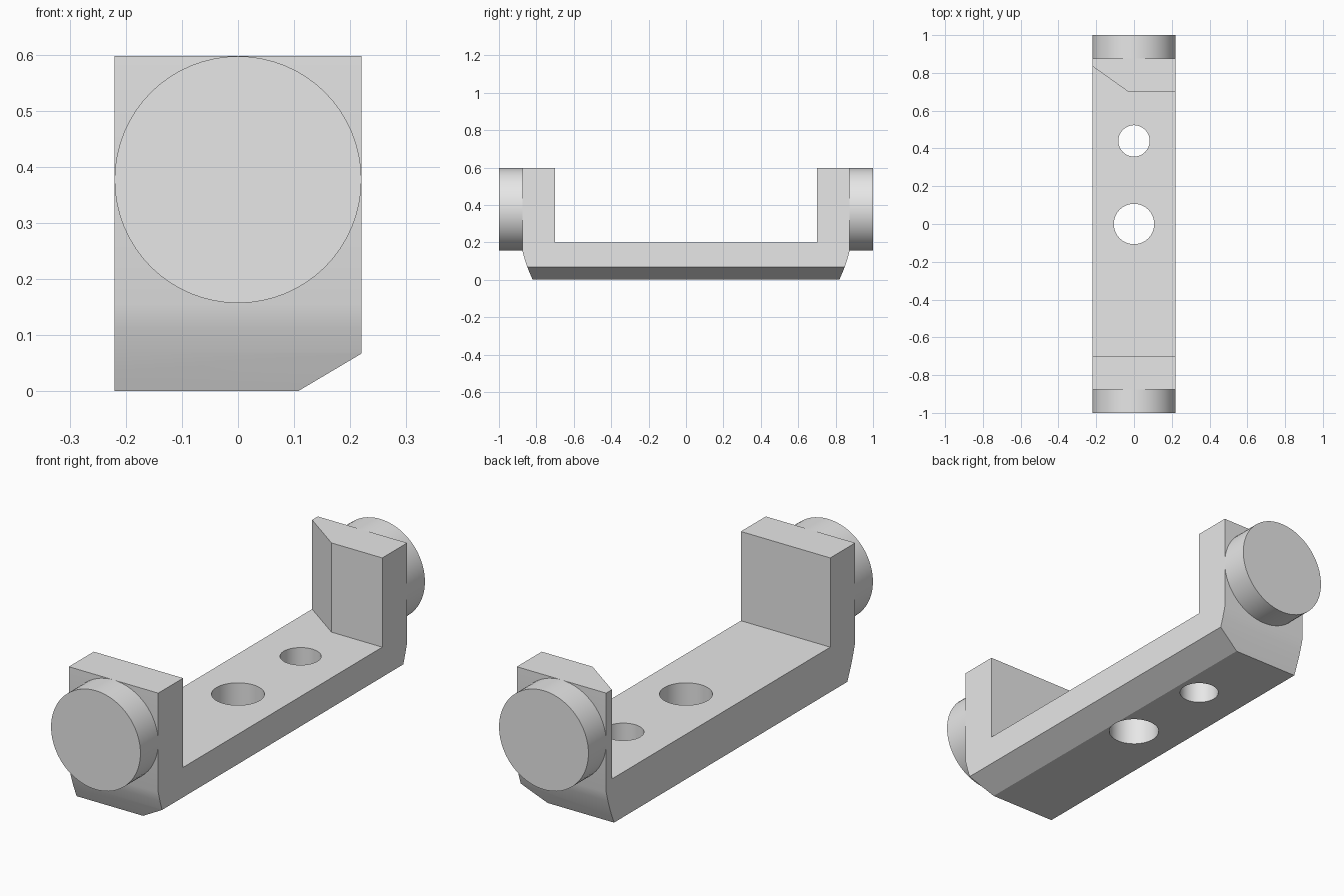
import bpy, bmesh, math
from mathutils import Vector

if "Cube" in bpy.data.objects:
    bpy.data.objects.remove(bpy.data.objects["Cube"], do_unlink=True)

HALF_W, TOP, FLOOR = 0.22, 0.597, 0.2
INNER, OUTER = 0.7, 0.875

grey = bpy.data.materials.new("light_grey")
grey.use_nodes = True
grey.diffuse_color = (0.8, 0.8, 0.8, 1)
grey.node_tree.nodes["Principled BSDF"].inputs["Base Color"].default_value = (0.8, 0.8, 0.8, 1)


def prism(name, points, axis, low, high):
    """Extrude a 2D outline along the given axis."""
    bm = bmesh.new()
    place = {"X": lambda a, b: (low, a, b),
             "Y": lambda a, b: (a, low, b),
             "Z": lambda a, b: (a, b, low)}[axis]
    face = bm.faces.new([bm.verts.new(place(a, b)) for a, b in points])
    new = bmesh.ops.extrude_face_region(bm, geom=[face])["geom"]
    move = Vector([(high - low) * (axis == k) for k in "XYZ"])
    bmesh.ops.translate(bm, vec=move, verts=[g for g in new if isinstance(g, bmesh.types.BMVert)])
    bmesh.ops.recalc_face_normals(bm, faces=bm.faces)
    mesh = bpy.data.meshes.new(name)
    bm.to_mesh(mesh)
    bm.free()
    mesh.materials.append(grey)
    obj = bpy.data.objects.new(name, mesh)
    bpy.context.collection.objects.link(obj)
    return obj


def circle(cx, cy, r, n=64):
    return [(cx + r * math.cos(math.tau * i / n), cy + r * math.sin(math.tau * i / n)) for i in range(n)]


def activate(obj):
    bpy.ops.object.select_all(action="DESELECT")
    obj.select_set(True)
    bpy.context.view_layer.objects.active = obj


def cut(obj, cutter):
    cutter.hide_render = True
    mod = obj.modifiers.new("cut", "BOOLEAN")
    mod.operation, mod.solver, mod.object = "DIFFERENCE", "EXACT", cutter
    activate(obj)
    bpy.ops.object.modifier_apply(modifier=mod.name)
    bpy.data.objects.remove(cutter, do_unlink=True)


def smooth(obj):
    activate(obj)
    bpy.ops.object.shade_smooth_by_angle(angle=math.radians(25))


# U-shaped bracket with gently curved lower ends
half = [(0.82, 0), (0.835, 0.035), (0.849, 0.07), (0.863, 0.112), (OUTER, 0.155),
        (OUTER, TOP), (INNER, TOP), (INNER, FLOOR)]
bracket = prism("bracket", half + [(-y, z) for y, z in reversed(half)], "X", -HALF_W, HALF_W)

# Sloped lower edge along the left side
cut(bracket, prism("edge_cutter", [(0.107, 0), (HALF_W, 0.067), (0.3, 0.115), (0.3, -0.1), (0.107, -0.1)],
                   "Y", -1.2, 1.2))

# Slanted inner corner of the back wall
cut(bracket, prism("corner_cutter", [(-0.3, 0.892), (-0.03, INNER), (-0.03, 0.6), (-0.3, 0.6)],
                   "Z", FLOOR, 0.8))

# Holes through the floor
for y, radius in ((0, 0.107), (0.44, 0.083)):
    cut(bracket, prism("hole_cutter", circle(0, y, radius), "Z", -0.1, 0.4))
smooth(bracket)

# Round bosses on both ends
for name, side in (("front_boss", -1), ("back_boss", 1)):
    boss = prism(name, circle(0, TOP - HALF_W, HALF_W), "Y", side * OUTER, side)
    smooth(boss)
